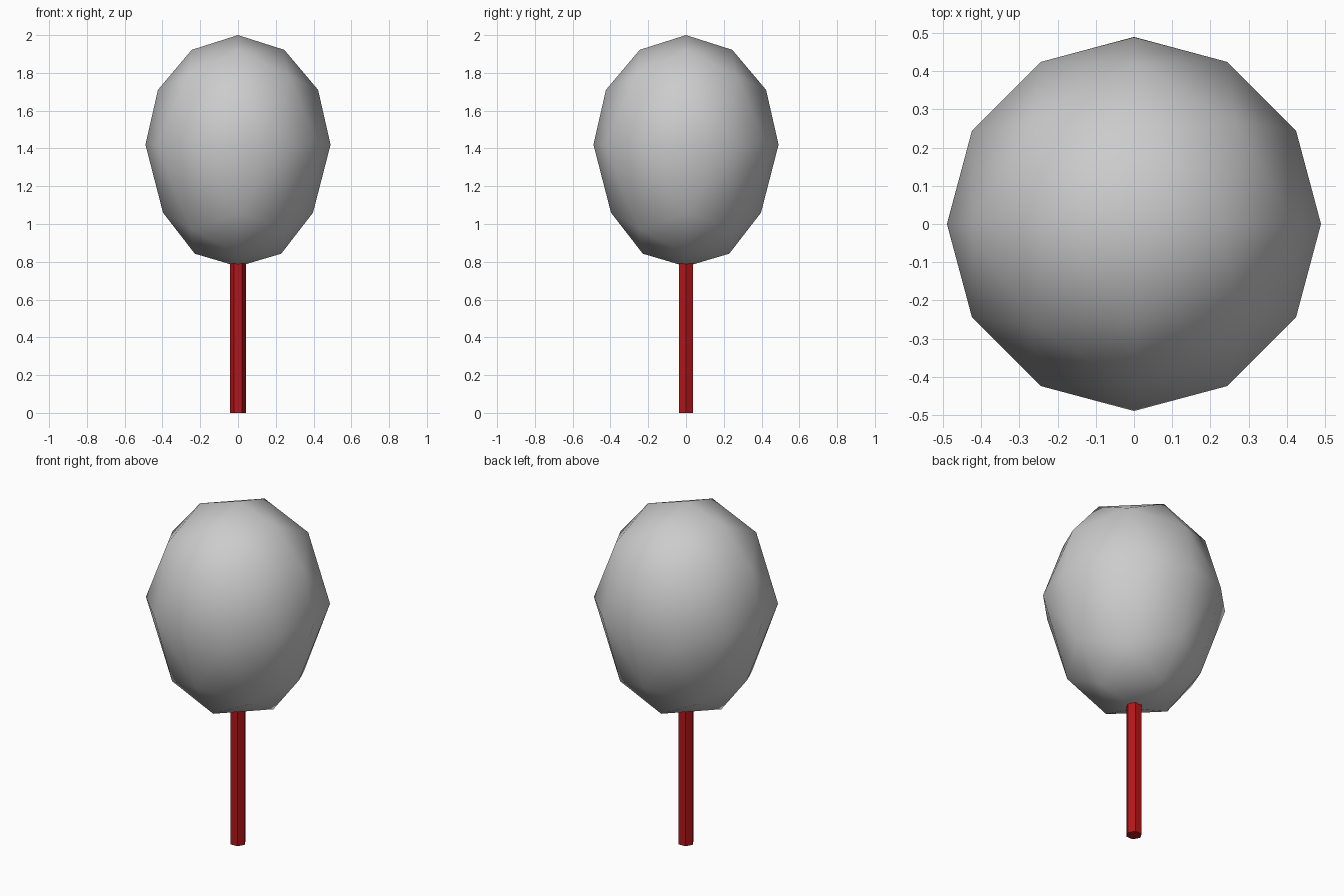
import bpy, bmesh, math

if "Cube" in bpy.data.objects:
    bpy.data.objects.remove(bpy.data.objects["Cube"])


def ring(bm, count, axis_rz, mid_rz):
    """Ring of count verts; mid_rz applies to the ones between the axes in the 8-sided rings."""
    verts = []
    for i in range(count):
        r, z = mid_rz if (count == 8 and i % 2) else axis_rz
        a = 2 * math.pi * i / count
        verts.append(bm.verts.new((r * math.cos(a), r * math.sin(a), z)))
    return verts


def cap(bm, equator, rings, flip):
    """Octahedral triangulation of half a ball: 12, 8, 4 sides, then a pole."""
    levels = [equator] + rings
    for lower, upper in zip(levels, levels[1:]):
        n = len(lower) // 4
        for q in range(4):
            low = [lower[(q * n + i) % len(lower)] for i in range(n + 1)]
            up = [upper[(q * (n - 1) + i) % len(upper)] for i in range(n)] if len(upper) > 1 else upper
            tris = [(low[i], low[i + 1], up[i]) for i in range(n)]
            tris += [(low[i + 1], up[i + 1], up[i]) for i in range(n - 1)]
            for t in tris:
                bm.faces.new(t[::-1] if flip else t)


def add_object(name, bm, smooth):
    mesh = bpy.data.meshes.new(name)
    for f in bm.faces:
        f.smooth = smooth
    bm.to_mesh(mesh)
    bm.free()
    obj = bpy.data.objects.new(name, mesh)
    bpy.context.collection.objects.link(obj)
    return obj


# Crown: egg-shaped ball based on a subdivided octahedron
bm = bmesh.new()
equator = ring(bm, 12, (0.49, 1.42), None)
top = [ring(bm, 8, (0.424, 1.71), (0.378, 1.787)),
       ring(bm, 4, (0.245, 1.922), None),
       [bm.verts.new((0, 0, 2.0))]]
bottom = [ring(bm, 8, (0.397, 1.06), (0.355, 0.975)),
          ring(bm, 4, (0.229, 0.843), None),
          [bm.verts.new((0, 0, 0.775))]]
cap(bm, equator, top, False)
cap(bm, equator, bottom, True)
add_object("tree_crown", bm, True)

# Trunk: six-sided post
bm = bmesh.new()
low = ring(bm, 6, (0.043, 0.0), None)
high = ring(bm, 6, (0.043, 0.79), None)
for i in range(6):
    j = (i + 1) % 6
    bm.faces.new((low[i], low[j], high[j], high[i]))
bm.faces.new(low[::-1])
bm.faces.new(high)
trunk = add_object("trunk", bm, False)
mat = bpy.data.materials.new("dark_red")
mat.diffuse_color = (0.45, 0.008, 0.01, 1)
mat.use_nodes = True
mat.node_tree.nodes["Principled BSDF"].inputs["Base Color"].default_value = mat.diffuse_color
trunk.data.materials.append(mat)
